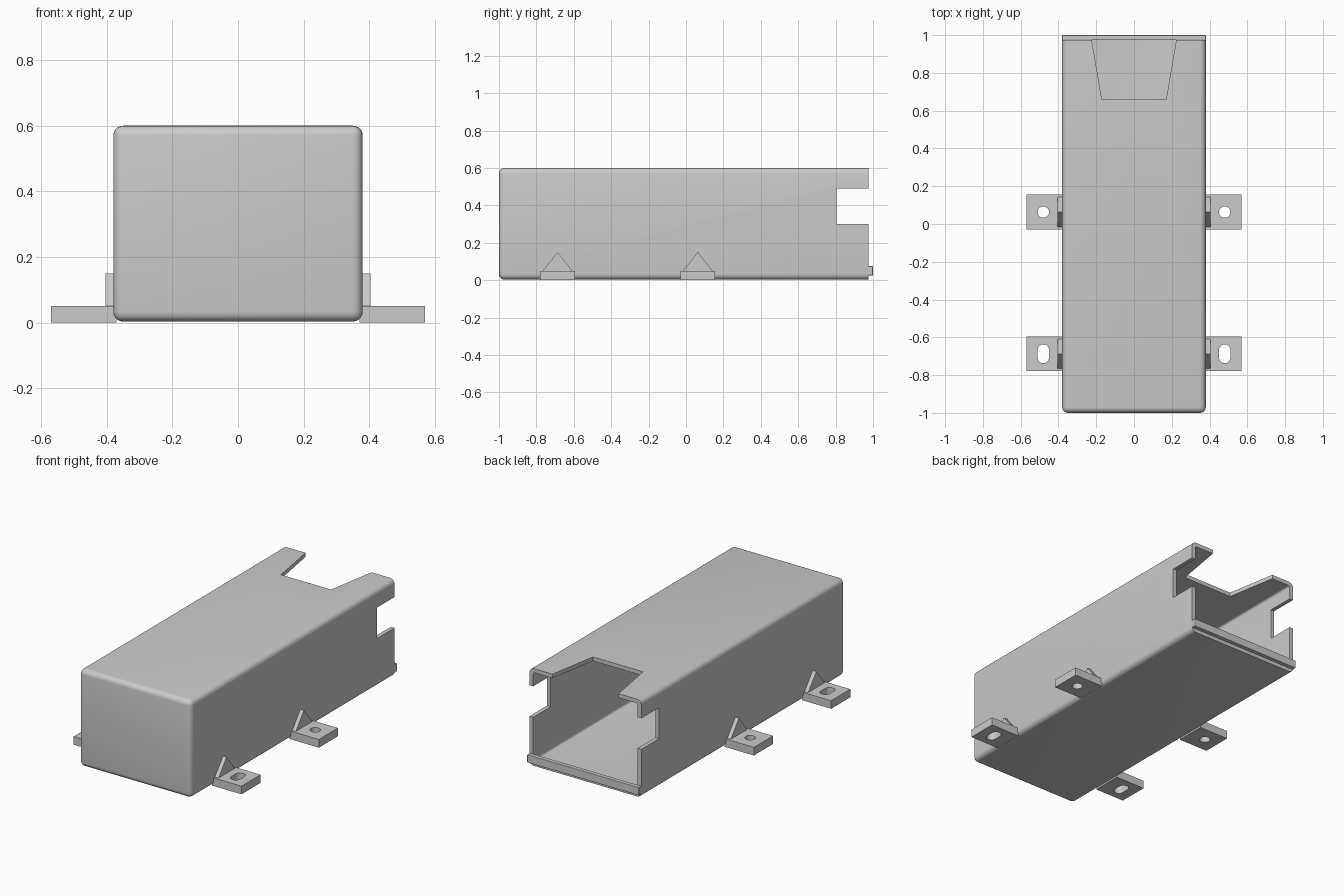
import bpy, bmesh, math
from mathutils import Vector

cube = bpy.data.objects.get("Cube")
if cube:
    bpy.data.objects.remove(cube)

grey = bpy.data.materials.new("plain grey")
grey.use_nodes = True
grey.diffuse_color = (0.6, 0.6, 0.6, 1)
grey.node_tree.nodes["Principled BSDF"].inputs["Base Color"].default_value = (0.6, 0.6, 0.6, 1)


def finish(name, bm):
    bmesh.ops.recalc_face_normals(bm, faces=bm.faces)
    mesh = bpy.data.meshes.new(name)
    bm.to_mesh(mesh)
    bm.free()
    obj = bpy.data.objects.new(name, mesh)
    bpy.context.collection.objects.link(obj)
    mesh.materials.append(grey)
    return obj


def box(name, lo, hi, radius=0, keep_back=False):
    """Box between two corners; optional rounding that can leave the back rim sharp."""
    bm = bmesh.new()
    bmesh.ops.create_cube(bm, size=1)
    lo, hi = Vector(lo), Vector(hi)
    for v in bm.verts:
        v.co = Vector([lo[i] + (v.co[i] + 0.5) * (hi[i] - lo[i]) for i in range(3)])
    if radius:
        edges = [e for e in bm.edges
                 if not (keep_back and all(v.co.y > hi.y - 1e-4 for v in e.verts))]
        bmesh.ops.bevel(bm, geom=edges, offset=radius, segments=5, profile=0.5, affect='EDGES')
    return finish(name, bm)


def prism(name, points, direction):
    """Extrude a planar polygon along a direction."""
    bm = bmesh.new()
    face = bm.faces.new([bm.verts.new(p) for p in points])
    new = bmesh.ops.extrude_face_region(bm, geom=[face], use_keep_orig=True)["geom"]
    bmesh.ops.translate(bm, verts=[g for g in new if isinstance(g, bmesh.types.BMVert)],
                        vec=direction)
    return finish(name, bm)


def cut(obj, cutter):
    mod = obj.modifiers.new("cut", 'BOOLEAN')
    mod.operation = 'DIFFERENCE'
    mod.solver = 'EXACT'
    mod.object = cutter
    bpy.context.view_layer.objects.active = obj
    bpy.ops.object.modifier_apply(modifier=mod.name)
    bpy.data.objects.remove(cutter)


def smooth(obj):
    bpy.ops.object.select_all(action='DESELECT')
    obj.select_set(True)
    bpy.context.view_layer.objects.active = obj
    bpy.ops.object.shade_smooth_by_angle(angle=math.radians(35))


# Hollow sleeve, closed at the front and open at the back
sleeve = box("sleeve", (-0.38, -1, 0.003), (0.38, 0.975, 0.6), 0.03, True)
cut(sleeve, box("cavity", (-0.355, -0.975, 0.03), (0.355, 1.2, 0.575), 0.012, True))

# Side notches and the tapered notch in the roof
cut(sleeve, box("side_notch", (-0.6, 0.805, 0.3), (0.6, 1.2, 0.49)))
cut(sleeve, prism("roof_notch", [(-0.17, 0.66, 0.52), (0.17, 0.66, 0.52),
                                 (0.235, 1.04, 0.52), (-0.235, 1.04, 0.52)], (0, 0, 0.2)))
smooth(sleeve)

# Raised lip across the open end
box("back_lip", (-0.38, 0.973, 0.025), (0.38, 1, 0.075), 0.004)

# Mounting tabs with gussets: slotted at the front, round hole further back
for side, sx in (("left", 1), ("right", -1)):
    for place, y, half_slot in (("front", -0.687, 0.02), ("rear", 0.063, 0)):
        x = sx * 0.48
        xs = sorted((sx * 0.37, sx * 0.57))
        tab = box(f"{side}_{place}_tab", (xs[0], y - 0.0925, 0), (xs[1], y + 0.0925, 0.05))
        outline = []
        for i in range(32):
            a = (i + 0.5) * math.tau / 32
            shift = math.copysign(half_slot, math.sin(a))
            outline.append((x + 0.03 * math.cos(a), y + shift + 0.03 * math.sin(a), -0.1))
        cut(tab, prism("hole", outline, (0, 0, 0.3)))
        smooth(tab)
        prism(f"{side}_{place}_gusset",
              [(sx * 0.37, y - 0.083, 0.045), (sx * 0.37, y + 0.083, 0.045),
               (sx * 0.37, y, 0.15)], (sx * 0.034, 0, 0))
